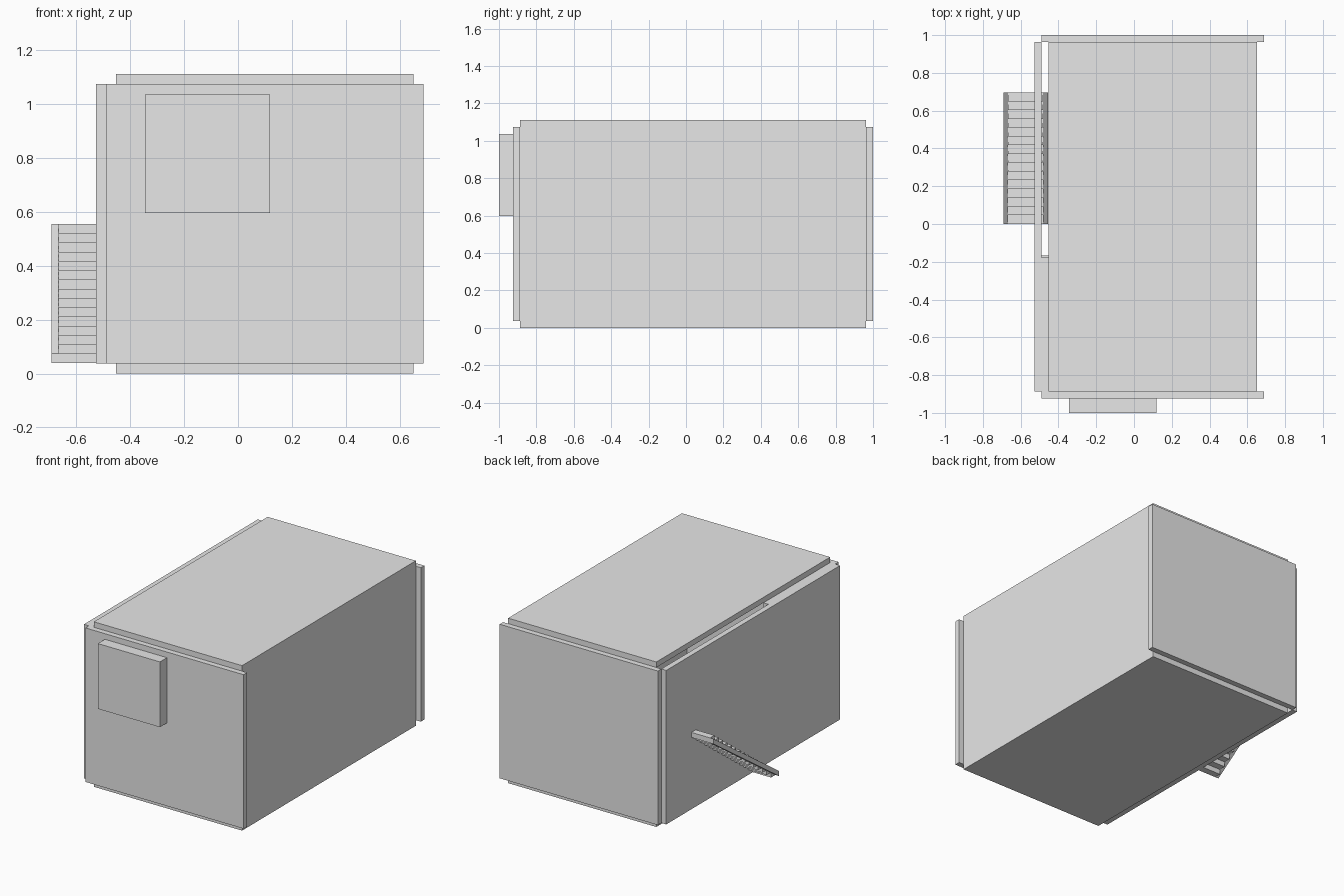
import bpy

if "Cube" in bpy.data.objects:
    bpy.data.objects.remove(bpy.data.objects["Cube"])

# One plain grey for everything
grey = bpy.data.materials.new("light grey")
grey.diffuse_color = (0.8, 0.8, 0.8, 1.0)
grey.use_nodes = True
grey.node_tree.nodes["Principled BSDF"].inputs["Base Color"].default_value = grey.diffuse_color


def make(name, verts, faces):
    mesh = bpy.data.meshes.new(name)
    mesh.from_pydata(verts, [], faces)
    mesh.materials.append(grey)
    obj = bpy.data.objects.new(name, mesh)
    bpy.context.collection.objects.link(obj)
    return obj


def prism(name, profile, x0, x1):
    """Extrude a counter-clockwise (y, z) profile along x."""
    n = len(profile)
    verts = [(x, y, z) for x in (x0, x1) for y, z in profile]
    faces = [tuple(reversed(range(n))), tuple(range(n, 2 * n))]
    faces += [(i, (i + 1) % n, n + (i + 1) % n, n + i) for i in range(n)]
    return make(name, verts, faces)


def box(name, x, y, z):
    return prism(name, [(y[0], z[0]), (y[1], z[0]), (y[1], z[1]), (y[0], z[1])], *x)


T = 0.037                      # panel thickness
LEFT, RIGHT = -0.453, 0.652    # floor and roof extents
FRONT, BACK = -0.888, 0.963
TOP = 1.112
span_y = (FRONT, BACK)
wall_z = (T, TOP - T)

# Floor, right wall and roof share one channel section
section = [(LEFT, 0), (RIGHT, 0), (RIGHT, TOP), (LEFT, TOP),
           (LEFT, TOP - T), (RIGHT - T, TOP - T), (RIGHT - T, T), (LEFT, T)]
m = len(section)
shell_verts = [(x, y, z) for y in span_y for x, z in section]
shell_faces = [(i, i + m, (i + 1) % m + m, (i + 1) % m) for i in range(m)]
for a, b, c, d in ((0, 1, 6, 7), (1, 2, 5, 6), (2, 3, 4, 5)):
    shell_faces += [(a, b, c, d), (d + m, c + m, b + m, a + m)]
shell = make("floor_wall_roof_shell", shell_verts, shell_faces)
shell.data.flip_normals()
import bmesh
bm = bmesh.new()
bm.from_mesh(shell.data)
bmesh.ops.recalc_face_normals(bm, faces=bm.faces)
bm.to_mesh(shell.data)
bm.free()

# End walls overhang the shell on both sides
end_x = (LEFT - T, RIGHT + T)
box("front_wall", end_x, (FRONT - T, FRONT), wall_z)
box("back_wall", end_x, (BACK, 1.0), wall_z)

# Outer left wall, with a partial lining in the gap behind it
box("left_wall", (LEFT - 2 * T, LEFT - T), span_y, wall_z)
box("left_lining", (LEFT - T, LEFT), (FRONT, -0.178), wall_z)
box("lining_trim", (LEFT - T, LEFT), (-0.178, -0.168), (T, TOP - 2 * T))

# Raised box on the front wall
box("front_box", (-0.345, 0.118), (-1.0, FRONT - T), (0.597, 1.037))

# Staircase along the left wall: one zigzag of steps between two stringers
STEPS, LENGTH, BASE, HEAD = 15, 0.695, T + 0.003, 0.555
run, rise = LENGTH / STEPS, (HEAD - BASE) / STEPS
for k in range(STEPS):
    z = BASE + k * rise
    box(f"stair_step_{k + 1}", (-0.666, -0.482), (k * run, (k + 1) * run), (z, z + rise))
slope = [(0, BASE), (LENGTH, HEAD - rise), (LENGTH, HEAD), (0, BASE + rise)]
for name, x in (("outer_stringer", -0.692), ("inner_stringer", -0.482)):
    prism(name, slope, x, x + 0.026)
